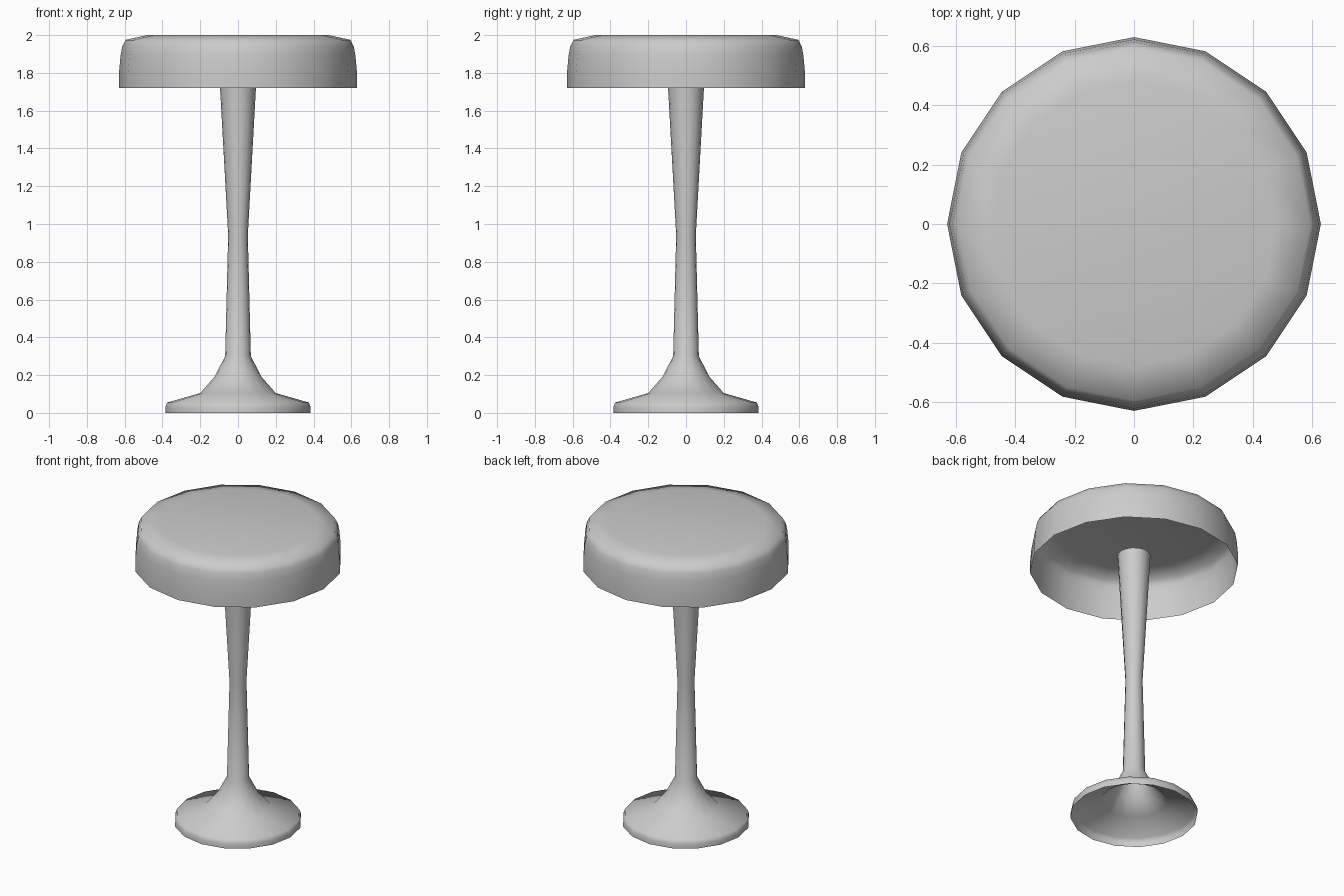
import bpy, bmesh, math

cube = bpy.data.objects.get("Cube")
if cube:
    bpy.data.objects.remove(cube, do_unlink=True)

SIDES = 16

grey = bpy.data.materials.new("plain grey")
grey.use_nodes = True
colour = (0.6, 0.6, 0.6, 1)
grey.diffuse_color = colour
grey.node_tree.nodes["Principled BSDF"].inputs["Base Color"].default_value = colour


def lathe(name, profile, cap_top=False):
    """Revolve (radius, height) points into an open, smooth shell."""
    bm = bmesh.new()
    rings = []
    for r, z in profile:
        rings.append([bm.verts.new((r * math.cos(math.tau * i / SIDES),
                                    r * math.sin(math.tau * i / SIDES), z))
                      for i in range(SIDES)])
    for low, high in zip(rings, rings[1:]):
        for i in range(SIDES):
            j = (i + 1) % SIDES
            bm.faces.new((low[i], low[j], high[j], high[i]))
    if cap_top:
        bm.faces.new(rings[-1])
    for face in bm.faces:
        face.smooth = True
    mesh = bpy.data.meshes.new(name)
    bm.to_mesh(mesh)
    bm.free()
    mesh.materials.append(grey)
    obj = bpy.data.objects.new(name, mesh)
    bpy.context.collection.objects.link(obj)
    return obj


# Round cushion, hollow underneath
lathe("seat", [(0.63, 1.72), (0.63, 1.8), (0.622, 1.89), (0.613, 1.94),
               (0.595, 1.975), (0.48, 2.0)], cap_top=True)

# Flared foot and waisted column in one hollow shell
lathe("pedestal", [(0.385, 0), (0.385, 0.03), (0.375, 0.055), (0.2, 0.105),
                   (0.125, 0.19), (0.068, 0.3), (0.052, 0.94),
                   (0.095, 1.72), (0.1, 1.81)])
